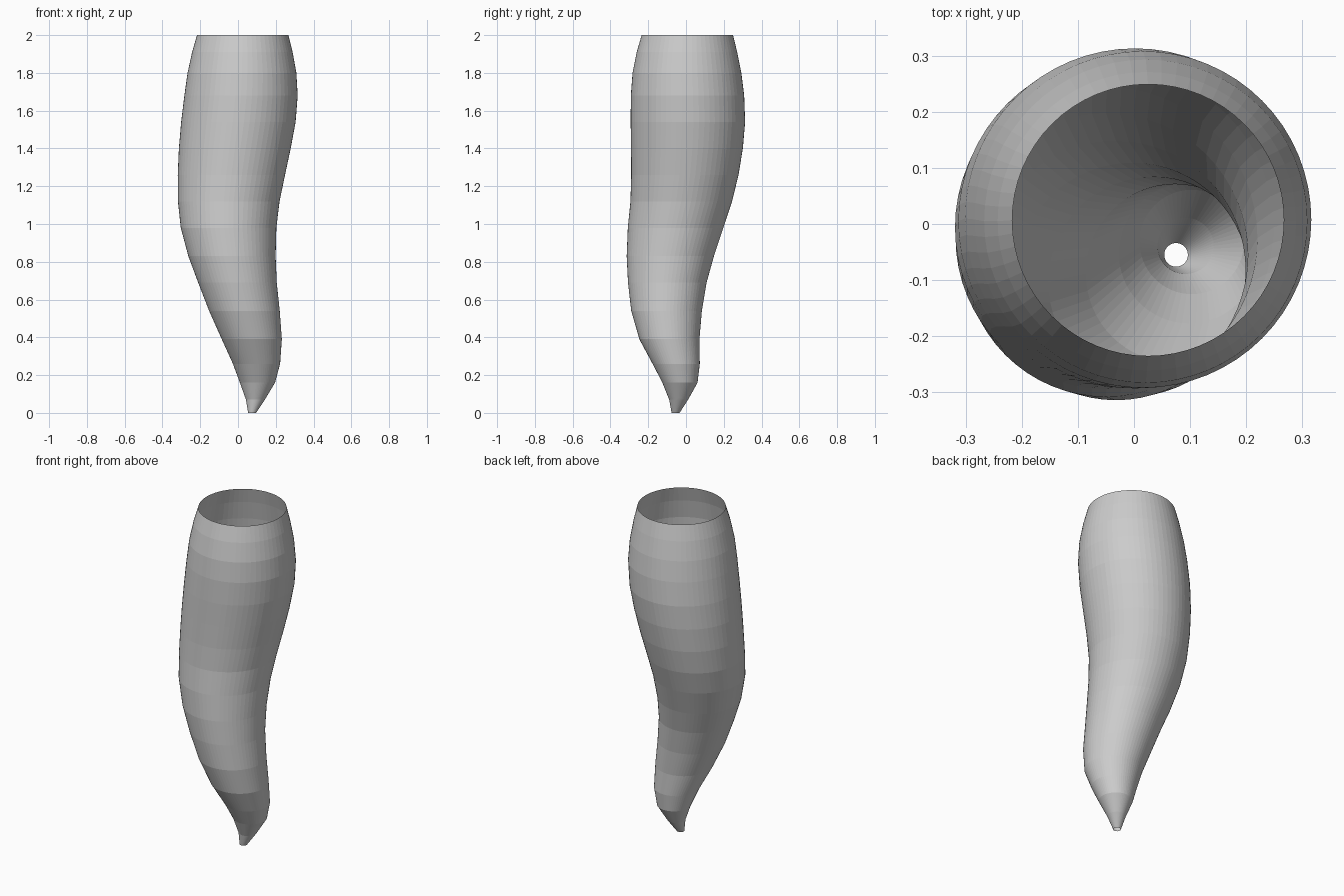
import bpy, bmesh
from math import cos, sin, tau

SIDES = 64

# Horizontal rings of the wavy horn: height, centre x, centre y, radius
RINGS = [
    (0.00, 0.075, -0.055, 0.021),
    (0.07, 0.092, -0.039, 0.050),
    (0.16, 0.103, -0.032, 0.093),
    (0.26, 0.098, -0.052, 0.125),
    (0.39, 0.073, -0.088, 0.159),
    (0.54, 0.034, -0.103, 0.187),
    (0.69, -0.003, -0.099, 0.208),
    (0.83, -0.032, -0.083, 0.231),
    (0.98, -0.050, -0.055, 0.253),
    (1.12, -0.049, -0.025, 0.269),
    (1.26, -0.035, -0.006, 0.284),
    (1.40, -0.017, 0.005, 0.296),
    (1.54, 0.002, 0.010, 0.303),
    (1.68, 0.016, 0.008, 0.300),
    (1.80, 0.021, 0.005, 0.288),
    (1.91, 0.023, 0.005, 0.266),
    (2.00, 0.025, 0.007, 0.242),
]


def loft(name, rings):
    """Open tube skinned through circular rings."""
    bm = bmesh.new()
    loops = [[bm.verts.new((cx + r * cos(tau * i / SIDES),
                            cy + r * sin(tau * i / SIDES), z))
              for i in range(SIDES)] for z, cx, cy, r in rings]
    for low, high in zip(loops, loops[1:]):
        for i in range(SIDES):
            j = (i + 1) % SIDES
            bm.faces.new((low[i], low[j], high[j], high[i]))
    mesh = bpy.data.meshes.new(name)
    bm.to_mesh(mesh)
    bm.free()
    obj = bpy.data.objects.new(name, mesh)
    bpy.context.collection.objects.link(obj)
    return obj


# Thin-walled horn, open at the rim and at the small tip
loft("curved_horn_shell", RINGS)
